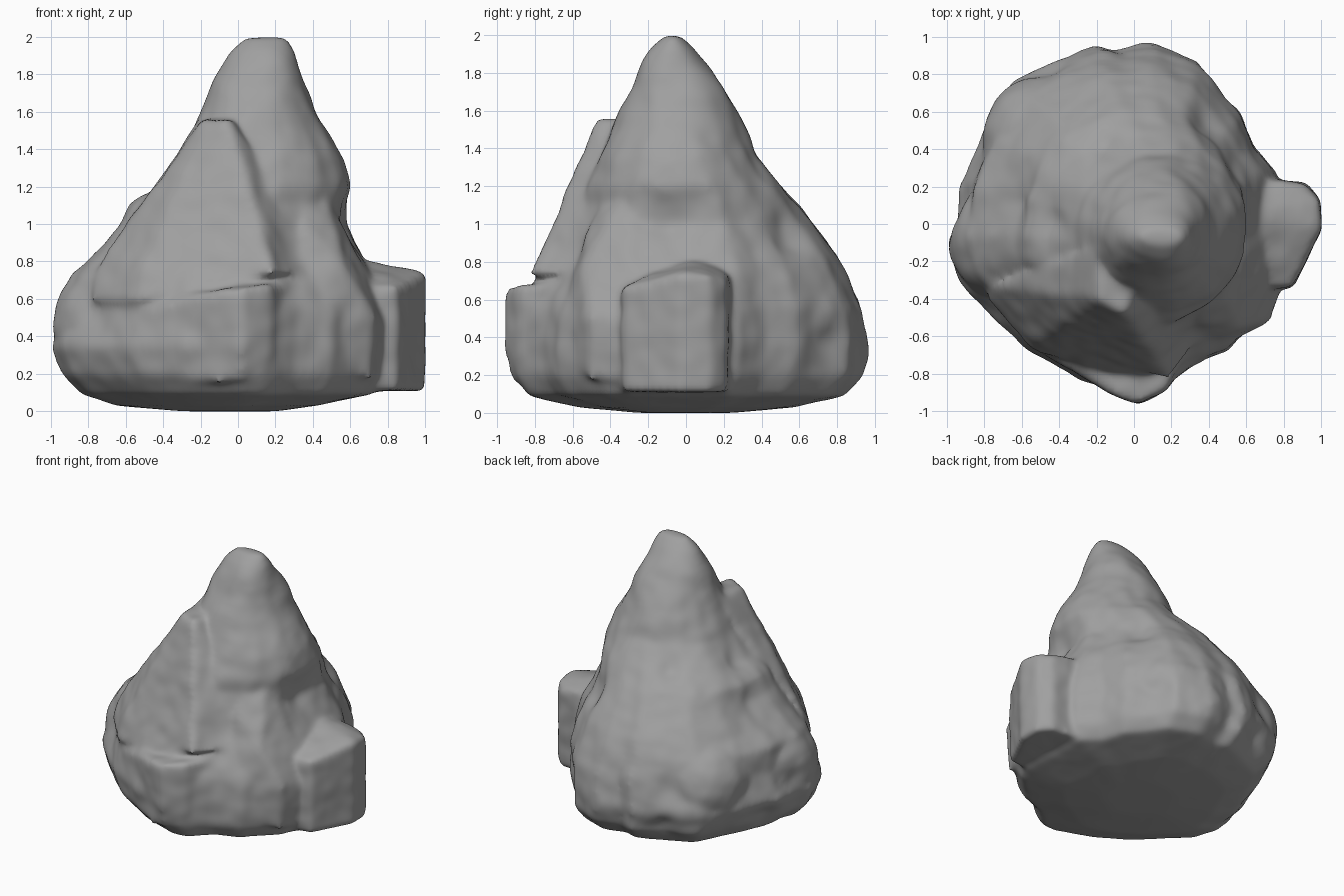
import bpy, bmesh, math
from mathutils import Vector, noise

cube = bpy.data.objects.get("Cube")
if cube:
    bpy.data.objects.remove(cube, do_unlink=True)

# Footprint of the rock, counter-clockwise from +x
FOOTPRINT = [(.77, 0), (.77, .28), (.62, .4), (.57, .58), (.46, .7), (.35, .87), (.1, .96), (-.1, .9),
             (-.2, .95), (-.4, .87), (-.65, .75), (-.8, .45), (-.92, .2), (-.94, 0), (-1, -.1),
             (-.93, -.3), (-.7, -.52), (-.55, -.65), (-.3, -.8), (0, -.91), (.12, -.9), (.3, -.74),
             (.5, -.67), (.74, -.45), (.79, -.3)]

# Height, then the left, right, front and back limits of the body
LEVELS = [(.01, -.3, .2, -.25, .25), (.04, -.66, .42, -.57, .58), (.1, -.84, .7, -.82, .84),
          (.2, -.94, .75, -.89, .93), (.35, -1, .77, -.9, .96), (.55, -.91, .76, -.87, .93),
          (.72, -.89, .71, -.78, .86), (.82, -.78, .66, -.72, .81), (1, -.64, .58, -.61, .67),
          (1.1, -.59, .58, -.56, .59), (1.2, -.46, .6, -.52, .5), (1.35, -.32, .56, -.45, .36),
          (1.6, -.18, .4, -.35, .25), (1.8, -.11, .32, -.23, .14), (1.92, -.03, .29, -.17, .04),
          (1.985, .04, .26, -.11, -.03)]

# Bumps and dents: centre, reach, height along the surface
BUMPS = [((-.62, .12, .95), .14, -.04), ((-.82, .53, .12), .1, -.04), ((-.85, .25, .22), .1, -.05),
         ((-.93, .05, .45), .1, -.04), ((-.38, .82, .25), .1, -.05), ((-.4, .74, .5), .1, -.04),
         ((-.15, .38, 1.2), .1, -.04), ((-.42, 0, 1.2), .12, -.04), ((.32, .32, 1.2), .1, -.03),
         ((.42, .55, .95), .12, -.04), ((.43, .75, .4), .1, -.03), ((.24, -.6, .85), .12, -.03),
         ((-.75, -.45, .5), .14, -.03), ((.1, .25, 1.45), .15, .02), ((.55, -.1, 1), .14, -.04),
         ((.27, .1, 1.65), .15, .04), ((.22, -.18, 1.83), .12, .03), ((.05, .92, .3), .12, .02)]


def add_body(bm):
    """Loft the footprint through the levels, rounding it towards the peak."""
    rings = []
    for z, x0, x1, y0, y1 in LEVELS:
        centre = Vector(((x0 + x1) / 2, (y0 + y1) / 2))
        half = Vector(((x1 - x0) / 2, (y1 - y0) / 2))
        blend = min(z / 1.6, 1)
        ring = []
        for px, py in FOOTPRINT:
            rough = Vector(((px + .11) / .89, (py - .03) / .93))
            spot = rough.lerp(rough.normalized(), blend)
            ring.append(bm.verts.new((centre.x + spot.x * half.x, centre.y + spot.y * half.y, z)))
        rings.append(ring)
    count = len(FOOTPRINT)
    for low, high in zip(rings, rings[1:]):
        for i in range(count):
            j = (i + 1) % count
            bm.faces.new((low[i], low[j], high[j], high[i]))
    bm.faces.new(rings[0][::-1])
    bm.faces.new(rings[-1])


def add_hull(bm, points):
    """Add a convex boulder wrapped around the points."""
    verts = [bm.verts.new(p) for p in points]
    result = bmesh.ops.convex_hull(bm, input=verts)
    loose = [v for v in result["geom_interior"] if isinstance(v, bmesh.types.BMVert)]
    bmesh.ops.delete(bm, geom=loose, context="VERTS")


def with_depth(points, depth, widen):
    """Repeat the front points further back and wider, so the sides slope into the body."""
    middle = sum(p[0] for p in points) / len(points)
    return points + [(middle + (x - middle) * widen, y + depth, z) for x, y, z in points]


bm = bmesh.new()
add_body(bm)

# Tall slab leaning on the front
add_hull(bm, with_depth([(-.18, -.4, 1.55), (-.05, -.47, 1.54), (0, -.52, 1.3), (.16, -.7, .95),
                         (.18, -.82, .74), (-.53, -.68, .59), (-.5, -.61, .78), (-.32, -.5, 1.15)],
                        .28, 1.7))
# Ledge boulder beneath the slab
add_hull(bm, with_depth([(-.5, -.68, .53), (-.1, -.91, .64), (.02, -.955, .66), (.17, -.88, .68),
                         (.02, -.955, .36), (.17, -.87, .3), (.02, -.91, .18), (-.1, -.88, .16),
                         (-.48, -.68, .2)], .28, 1.6))
# Column on the front left
add_hull(bm, with_depth([(.36, -.35, 1.22), (.45, -.33, 1.18), (.35, -.5, 1), (.35, -.66, .6),
                         (.58, -.55, .75), (.72, -.5, .5), (.38, -.7, .3), (.7, -.5, .18)],
                        .25, 1.35))
# Squarish block sticking out on the left side
block = [(.99, -.02, .73), (.98, .13, .72), (.91, .21, .69), (.8, .22, .72), (.84, -.33, .66),
         (.55, -.33, .66), (.58, .06, .82), (.55, .22, .72)]
add_hull(bm, block + [(x, y, .12) for x, y, z in block])
# Rounded boulders around the sides and back
for place, size in (((.24, .6, .46), .26), ((-.46, .45, .5), .34), ((-.66, -.08, .46), .33)):
    ball = bmesh.ops.create_icosphere(bm, subdivisions=3, radius=size)["verts"]
    bmesh.ops.translate(bm, verts=ball, vec=place)
bmesh.ops.recalc_face_normals(bm, faces=bm.faces)

mesh = bpy.data.meshes.new("rock")
bm.to_mesh(mesh)
bm.free()
rock = bpy.data.objects.new("rock", mesh)
bpy.context.scene.collection.objects.link(rock)

# Fuse the parts and soften the joins
remesh = rock.modifiers.new("fuse", "REMESH")
remesh.mode = "VOXEL"
remesh.voxel_size = .02
soften = rock.modifiers.new("soften", "SMOOTH")
soften.factor = .5
soften.iterations = 14
bpy.context.view_layer.update()
evaluated = rock.evaluated_get(bpy.context.evaluated_depsgraph_get())
fused = bpy.data.meshes.new_from_object(evaluated)
rock.modifiers.clear()
rock.data = fused

# Weathered surface: broad bumps plus two scales of noise
normals = [v.normal.copy() for v in fused.vertices]
for vert, normal in zip(fused.vertices, normals):
    p = vert.co.copy()
    push = .01 + sum(h * math.exp(-((p - Vector(c)).length / r) ** 2) for c, r, h in BUMPS)
    calm = min(1, max(0, p.z * 4), max(0, (2 - p.z) * 4))
    push += calm * (.01 * noise.noise(p * 3.5) + .007 * noise.noise(p * 9))
    vert.co = p + normal * push

stone = bpy.data.materials.new("grey stone")
stone.use_nodes = True
colour = (.35, .35, .35, 1)
stone.diffuse_color = colour
stone.node_tree.nodes["Principled BSDF"].inputs["Base Color"].default_value = colour
fused.materials.clear()
fused.materials.append(stone)
fused.polygons.foreach_set("use_smooth", [True] * len(fused.polygons))
fused.update()
